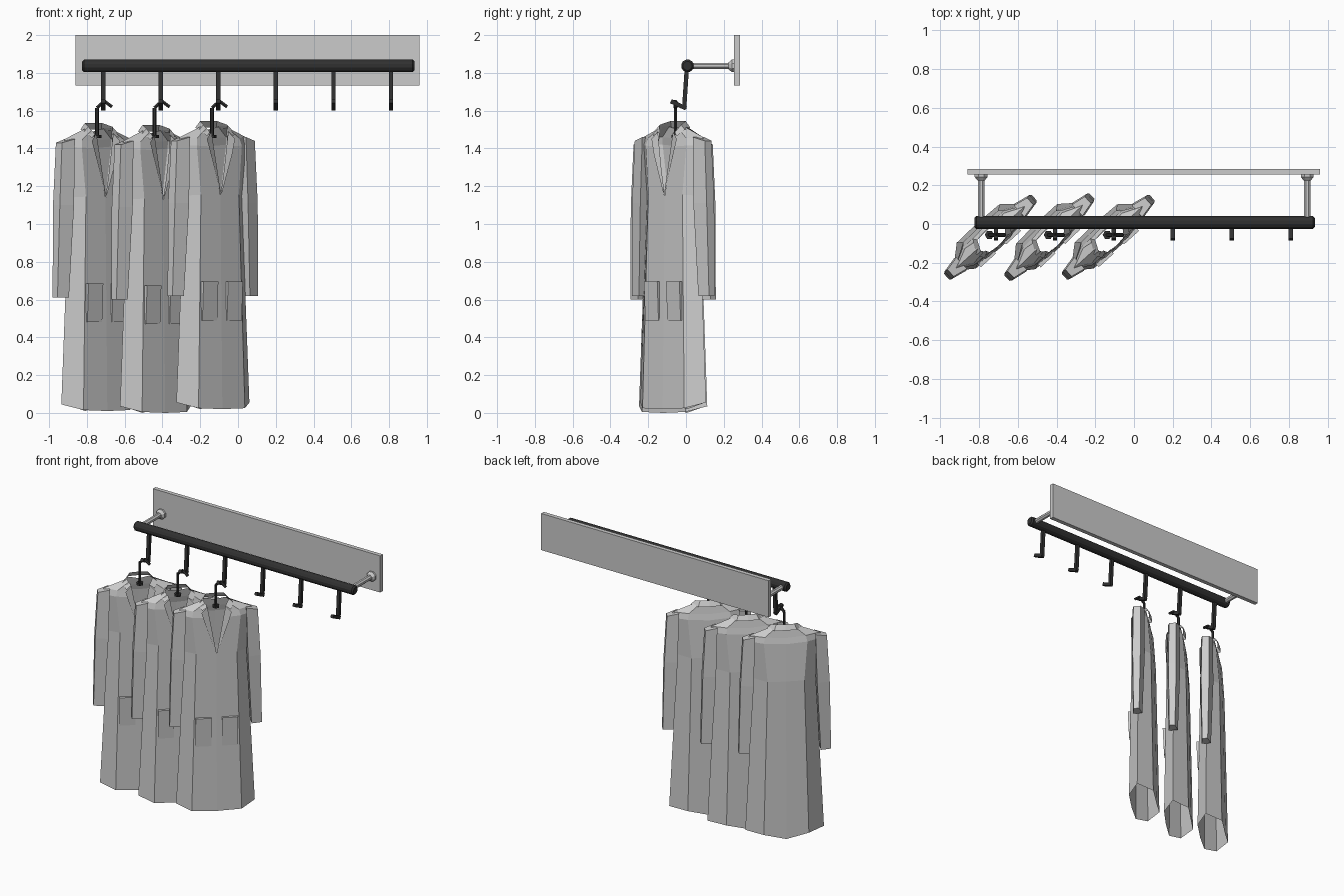
import bpy, bmesh, math
from mathutils import Vector, Matrix

if "Cube" in bpy.data.objects:
    bpy.data.objects.remove(bpy.data.objects["Cube"], do_unlink=True)


def material(name, value):
    m = bpy.data.materials.new(name)
    m.use_nodes = True
    m.diffuse_color = (value, value, value, 1)
    m.node_tree.nodes["Principled BSDF"].inputs["Base Color"].default_value = (value, value, value, 1)
    return m


GREY = material("light grey", 0.6)
BLACK = material("black metal", 0.03)


def finish(name, bm, mat, matrix=None):
    if matrix:
        bm.transform(matrix)
    me = bpy.data.meshes.new(name)
    bm.to_mesh(me)
    bm.free()
    me.materials.append(mat)
    ob = bpy.data.objects.new(name, me)
    bpy.context.collection.objects.link(ob)
    return ob


def rod(bm, a, b, r1, r2, sides):
    """Add a capped rod or cone from a to b."""
    a, b = Vector(a), Vector(b)
    d = b - a
    turn = d.to_track_quat('Z', 'Y').to_matrix().to_4x4()
    spin = Matrix.Rotation(math.pi / sides, 4, 'Z')
    bmesh.ops.create_cone(bm, cap_ends=True, segments=sides, radius1=r1, radius2=r2,
                          depth=d.length, matrix=Matrix.Translation((a + b) / 2) @ turn @ spin)


def path(bm, points, r, sides=4):
    for a, b in zip(points, points[1:]):
        rod(bm, a, b, r, r, sides)


def loft(bm, rings, closed=False, caps=False):
    """Skin a list of equally long point rings."""
    rows = [[bm.verts.new(p) for p in ring] for ring in rings]
    n = len(rows[0])
    for low, high in zip(rows, rows[1:]):
        for i in range(n if closed else n - 1):
            j = (i + 1) % n
            bm.faces.new((low[i], low[j], high[j], high[i]))
    if caps:
        bm.faces.new(rows[0][::-1])
        bm.faces.new(rows[-1])


def mirrored(half):
    """Complete a half outline, front centre to back centre, across x."""
    return half + [(-x, y, z) for x, y, z in half[-2::-1]]


# Wall board
bm = bmesh.new()
bmesh.ops.create_cube(bm, size=1, matrix=Matrix.Translation((0.05, 0.27, 1.867))
                      @ Matrix.Diagonal((1.82, 0.03, 0.265, 1)))
finish("wall_board", bm, GREY)

# Rail with chamfered ends
bm = bmesh.new()
RY, RZ = 0.008, 1.837
rod(bm, (-0.815, RY, RZ), (0.925, RY, RZ), 0.034, 0.034, 12)
rod(bm, (-0.825, RY, RZ), (-0.815, RY, RZ), 0.024, 0.034, 12)
rod(bm, (0.925, RY, RZ), (0.935, RY, RZ), 0.034, 0.024, 12)
finish("rail", bm, BLACK)

# Brackets from rail to board
for side, x in (("right", -0.79), ("left", 0.895)):
    bm = bmesh.new()
    rod(bm, (x, RY, RZ), (x, 0.23, RZ), 0.018, 0.018, 8)
    rod(bm, (x, 0.225, RZ), (x, 0.243, RZ), 0.02, 0.036, 8)
    rod(bm, (x, 0.243, RZ), (x, 0.257, RZ), 0.036, 0.036, 8)
    finish(side + "_bracket", bm, GREY)

# Rail hooks
for i in range(6):
    x = -0.713 + i * 0.3045
    bm = bmesh.new()
    path(bm, [(x, 0.004, 1.82), (x, -0.01, 1.61)], 0.016)
    path(bm, [(x, 0.0, 1.612), (x, -0.08, 1.65)], 0.016)
    finish("rail_hook_%d" % (i + 1), bm, BLACK)


def coat_body(bm):
    # z front, z side, opening, panel, side width, front depth, back depth
    spec = [(0.01, 0.045, 0, 0.165, 0.26, -0.075, 0.095),
            (1.14, 1.14, 0, 0.135, 0.205, -0.06, 0.075),
            (1.40, 1.41, 0.055, 0.16, 0.25, -0.055, 0.055),
            (1.44, 1.45, 0.06, 0.15, 0.235, -0.045, 0.045),
            (1.49, 1.505, 0.065, 0.078, 0.09, -0.035, 0.035)]
    rings = []
    for zf, zs, gap, panel, w, front, back in spec:
        rings.append(mirrored([(gap, front, zf), (panel, front * 0.93, zf + 0.005), (w, 0, zs),
                               (panel * 0.9, back, zs), (0, back * 1.05, zf)]))
    loft(bm, rings)


def coat_sleeve(bm, s):
    # height, inner edge, outer edge, half depth
    rings = []
    for z, inner, outer, d, drop in ((0.61, 0.235, 0.305, 0.032, 0), (1.1, 0.21, 0.295, 0.045, 0),
                                     (1.43, 0.2, 0.277, 0.04, 0.02)):
        rings.append([(s * inner, -d, z + drop), (s * outer, -d * 0.6, z),
                      (s * outer, d * 0.6, z), (s * inner, d, z + drop)])
    loft(bm, rings, closed=True, caps=True)


def coat_trim(bm):
    # Folded collar around the neck
    inner = [(0.062, -0.045, 1.475), (0.085, -0.02, 1.515), (0.06, 0.035, 1.535), (0, 0.042, 1.535)]
    outer = [(0.095, -0.06, 1.455), (0.115, -0.02, 1.49), (0.075, 0.055, 1.5), (0, 0.062, 1.5)]
    loft(bm, [mirrored(outer), mirrored(inner)])
    for s in (-1, 1):
        # Lapel
        lapel = [(0, -0.066, 1.14), (0.075, -0.07, 1.36), (0.1, -0.064, 1.44), (0.06, -0.055, 1.48)]
        bm.faces.new([bm.verts.new((s * x, y, z)) for x, y, z in lapel])
        # Patch pocket, standing slightly open at the top
        rings = [[(s * x, y, z) for x, y in ((0.035, back), (0.035, front), (0.14, front), (0.14, back))]
                 for z, front, back in ((0.48, -0.073, -0.06), (0.685, -0.082, -0.055))]
        loft(bm, rings, closed=True, caps=True)


# Coats on hangers, each turned to the rail
for i, (angle, lift) in enumerate(((42, 0), (44, -0.01), (42, 0.01))):
    x = -0.742 + i * 0.3045
    place = Matrix.Translation((x, -0.068, lift)) @ Matrix.Rotation(math.radians(angle), 4, 'Z')
    bm = bmesh.new()
    coat_body(bm)
    finish("coat_body_%d" % (i + 1), bm, GREY, place)
    for side, s in (("left", 1), ("right", -1)):
        bm = bmesh.new()
        coat_sleeve(bm, s)
        bmesh.ops.recalc_face_normals(bm, faces=bm.faces)
        finish("coat_%s_sleeve_%d" % (side, i + 1), bm, GREY, place)
    bm = bmesh.new()
    coat_trim(bm)
    finish("coat_trim_%d" % (i + 1), bm, GREY, place)
    # Hanger hook and its foot
    hx, hy = x - 0.005, -0.056
    bm = bmesh.new()
    path(bm, [(hx, hy, 1.46), (hx, hy, 1.615), (hx + 0.04, hy, 1.65), (hx + 0.08, hy, 1.62)], 0.01, 6)
    rod(bm, (hx, hy, 1.455), (hx, hy, 1.47), 0.024, 0.024, 6)
    finish("hanger_hook_%d" % (i + 1), bm, BLACK)
